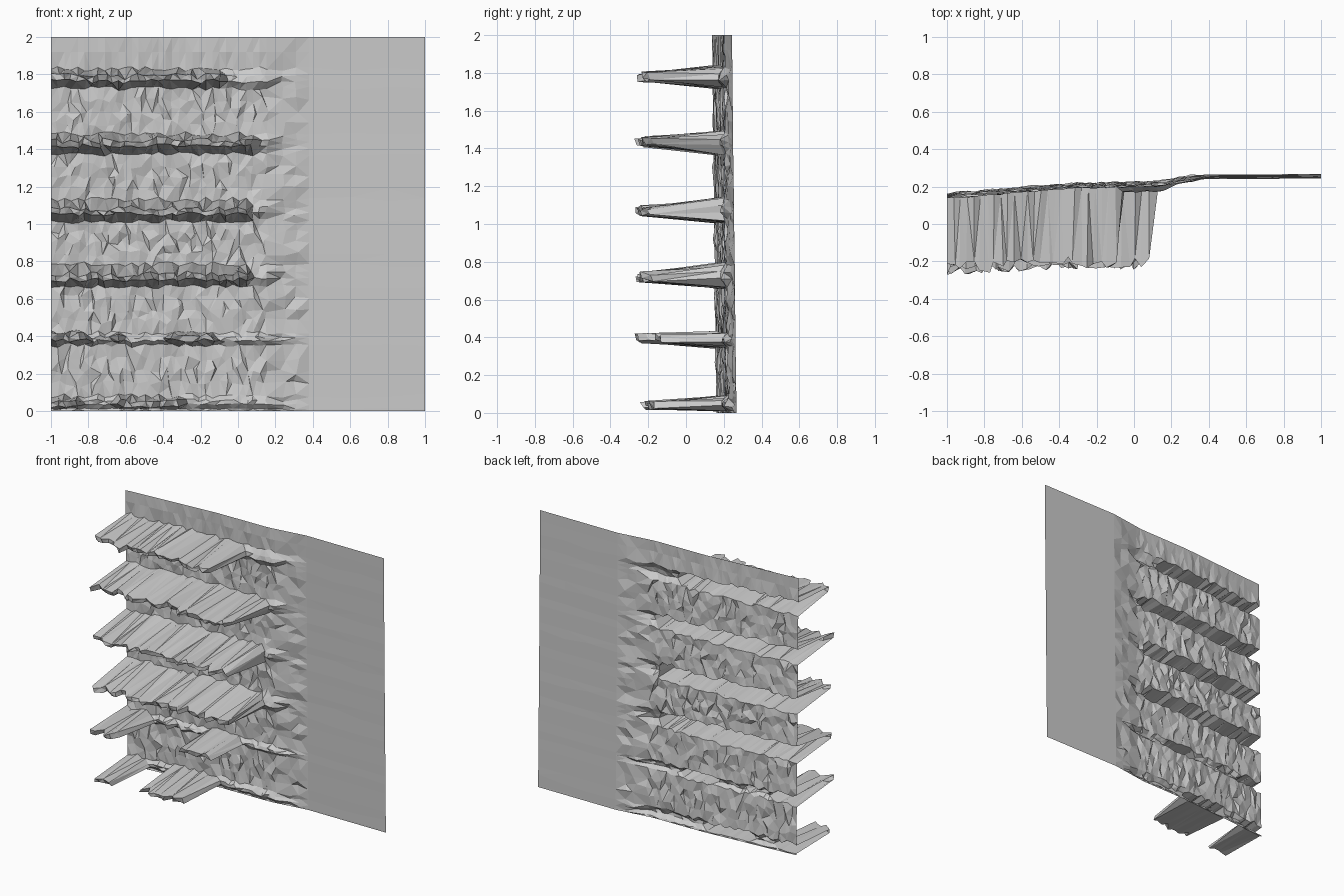
import bpy
import bmesh
import random

random.seed(7)
cube = bpy.data.objects.get("Cube")
if cube:
    bpy.data.objects.remove(cube, do_unlink=True)

# One plain grey material
grey = bpy.data.materials.new("plain_grey")
grey.use_nodes = True
colour = (0.6, 0.6, 0.6, 1)
grey.diffuse_color = colour
grey.node_tree.nodes["Principled BSDF"].inputs["Base Color"].default_value = colour

# Shelf-like hollow ridges: lower root, tip, upper root heights, then (start, end, tip y) spans
RIDGES = [
    (0.012, 0.035, 0.08, [(-1, -0.83, -0.2), (-0.64, -0.29, -0.18)]),
    (0.35, 0.385, 0.42, [(-1, -0.8, -0.21), (-0.67, -0.61, 0.08), (-0.36, -0.13, -0.13)]),
    (0.665, 0.71, 0.785, [(-1, 0.05, -0.21)]),
    (1.015, 1.06, 1.13, [(-1, 0.06, -0.21)]),
    (1.375, 1.425, 1.48, [(-1, 0.08, -0.21)]),
    (1.725, 1.77, 1.83, [(-1, -0.1, -0.21)]),
]
OUTLINE = [(-1, 0.15), (-0.3, 0.205), (0.1, 0.212), (0.38, 0.252), (1, 0.255)]


def rough(amount):
    return random.uniform(-amount, amount)


def sheet_y(x, z):
    """Depth of the bent backing sheet, leaning slightly."""
    for (x0, y0), (x1, y1) in zip(OUTLINE, OUTLINE[1:]):
        if x <= x1:
            return y0 + (y1 - y0) * (x - x0) / (x1 - x0) + 0.012 * (1 - z)


def tip_y(x, spans):
    """Depth of the ridge tip at x, or None where the ridge is absent."""
    for start, end, y in spans:
        if start - 0.001 <= x <= end + 0.001:
            return y - 0.03 * max(0, -0.4 - x) / 0.6
    return None


def column(x):
    """Vertical section through the sheet and every ridge, from bottom to top."""
    wobble = 1 if -1 < x < 0.36 else 0
    points = [(x, sheet_y(x, 0), 0)]
    last = 0
    for low, mid, high, spans in RIDGES:
        # Gently uneven panel between two ridges
        if low > 0.1:
            for t in (0.25, 0.5, 0.75):
                z = last + (low - last) * t
                dy = rough(0.012) * wobble
                points.append((x + rough(0.02) * wobble, sheet_y(x, z) + dy,
                               z + rough(0.02) * wobble))
        tip = tip_y(x, spans)
        slack = 0.004 if low < 0.1 else 0.012
        root_low = low + rough(slack)
        root_high = high + rough(0.014)
        back = sheet_y(x, mid)
        if tip is None:
            # Faint swelling where the ridge dies out
            swell = 0.025 if x < 0.24 else 0
            inner = [(back - swell + rough(0.01) * wobble, root_low + (root_high - root_low) * t)
                     for t in (0.35, 0.65)]
        else:
            tip += rough(0.035)
            z = mid + rough(0.012)
            inner = [(tip + abs(rough(0.02)), z - 0.008), (tip, z + 0.012 + abs(rough(0.02)))]
        points.append((x, back + rough(0.008) * wobble, root_low))
        points += [(x + rough(0.014) * wobble, y, z) for y, z in inner]
        points.append((x, back + rough(0.008) * wobble, root_high))
        last = high
    points.append((x, sheet_y(x, 1.92) + rough(0.006) * wobble, 1.92))
    points.append((x, sheet_y(x, 2), 2))
    return points


# Closely spaced rough columns, then the plain flat panel
xs = [-1 + 0.036 * i for i in range(33)] + [0.24, 0.31, 0.38, 0.6, 0.8, 1]
bm = bmesh.new()
grid = [[bm.verts.new(p) for p in column(x)] for x in xs]
for left, right in zip(grid, grid[1:]):
    for i in range(len(left) - 1):
        bm.faces.new((left[i], right[i], right[i + 1], left[i + 1]))
bmesh.ops.triangulate(bm, faces=bm.faces[:])

mesh = bpy.data.meshes.new("ridged_sheet")
bm.to_mesh(mesh)
bm.free()
mesh.materials.append(grey)
sheet = bpy.data.objects.new("ridged_sheet", mesh)
bpy.context.collection.objects.link(sheet)
